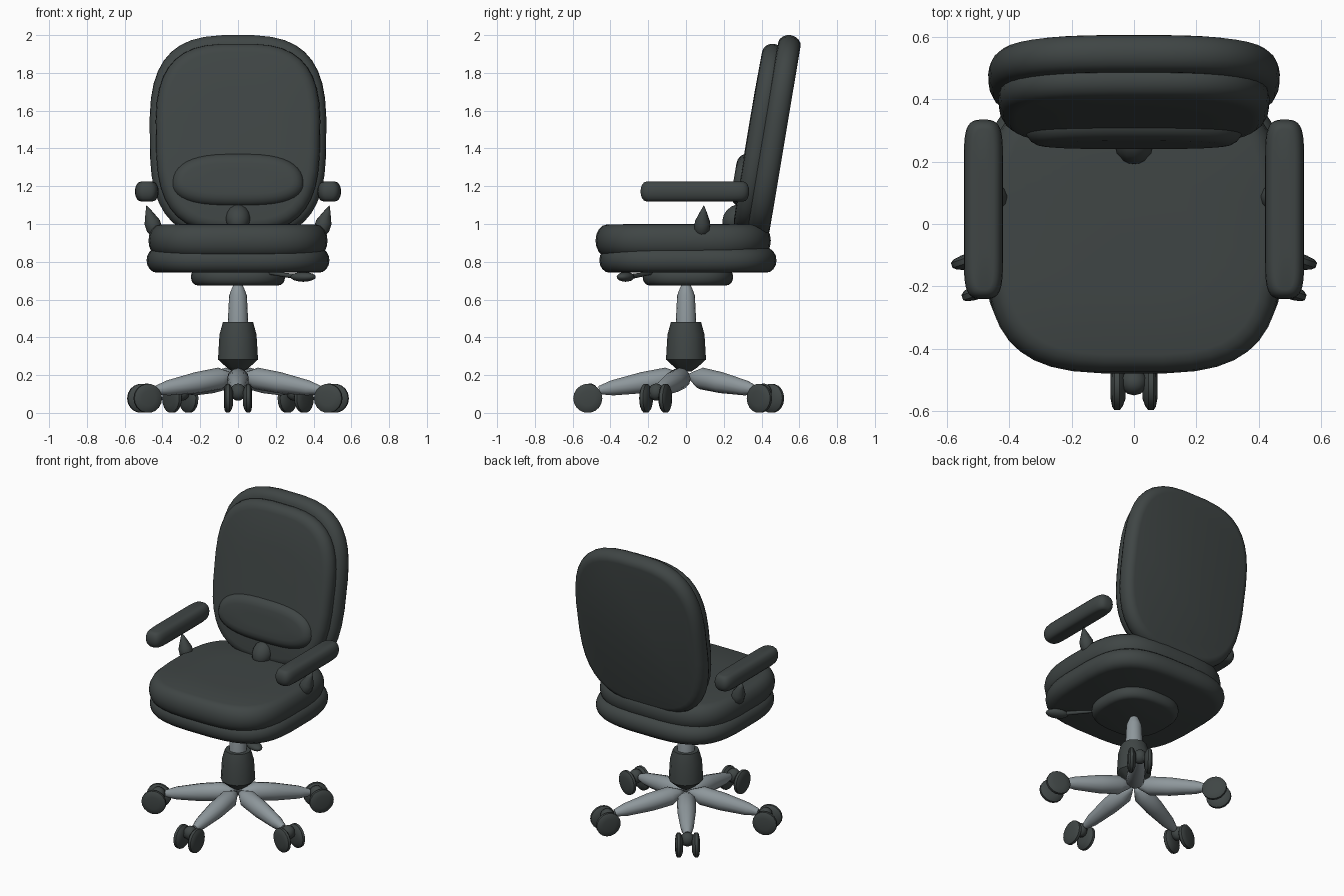
import bpy, bmesh
from math import sin, cos, pi, radians, copysign
from mathutils import Matrix, Vector

cube = bpy.data.objects.get("Cube")
if cube:
    bpy.data.objects.remove(cube, do_unlink=True)


def material(name, rgb):
    mat = bpy.data.materials.new(name)
    mat.use_nodes = True
    mat.diffuse_color = (*rgb, 1)
    bsdf = mat.node_tree.nodes["Principled BSDF"]
    bsdf.inputs["Base Color"].default_value = (*rgb, 1)
    bsdf.inputs["Roughness"].default_value = 0.7
    return mat


DARK = material("charcoal", (0.050, 0.060, 0.059))
METAL = material("grey_metal", (0.27, 0.31, 0.33))


def skin(name, rings, matrix, mat, sharp=45):
    """Bridge a stack of equal rings into a closed, smooth-shaded solid."""
    bm = bmesh.new()
    loops = [[bm.verts.new(matrix @ Vector(p)) for p in ring] for ring in rings]
    n = len(loops[0])
    for low, high in zip(loops, loops[1:]):
        for i in range(n):
            j = (i + 1) % n
            bm.faces.new((low[i], low[j], high[j], high[i]))
    bm.faces.new(loops[0][::-1])
    bm.faces.new(loops[-1])
    bmesh.ops.remove_doubles(bm, verts=bm.verts, dist=0.0004)
    bmesh.ops.recalc_face_normals(bm, faces=bm.faces)
    mesh = bpy.data.meshes.new(name)
    bm.to_mesh(mesh)
    bm.free()
    mesh.materials.append(mat)
    mesh.shade_smooth()
    mesh.set_sharp_from_angle(angle=radians(sharp))
    obj = bpy.data.objects.new(name, mesh)
    bpy.context.collection.objects.link(obj)
    return obj


def pad(name, size, center, edge, power, mat=DARK, tilt=0, taper=0, crown=0.0, segs=40):
    """Cushion: superellipse outline with a rounded rim; size holds half extents."""
    rx, ry, h = size
    outline = []
    for i in range(segs):
        a = 2 * pi * (i + 0.5) / segs
        x = copysign(abs(cos(a)) ** (2 / power[0]), cos(a))
        y = copysign(abs(sin(a)) ** (2 / power[1]), sin(a))
        outline.append((x * (1 + taper * y), y))

    def ring(kx, ky, z):
        return [(x * kx, y * ky, z) for x, y in outline]

    rings = []
    for k in range(-4, 5):
        phi = k * pi / 8
        inset = edge * (1 - cos(phi))
        rings.append(ring(rx - inset, ry - inset, h * sin(phi)))
    rings.append(ring((rx - edge) / 2, (ry - edge) / 2, h + crown))
    matrix = Matrix.Translation(center) @ Matrix.Rotation(radians(tilt), 4, "X")
    return skin(name, rings, matrix, mat)


def spindle(name, start, end, profile, mat, segs=16):
    """Turned part; profile holds (fraction along the axis, radius)."""
    start, end = Vector(start), Vector(end)
    axis = end - start
    matrix = Matrix.Translation(start) @ axis.to_track_quat("Z", "Y").to_matrix().to_4x4()
    rings = [[(max(r, 0.0001) * cos(2 * pi * i / segs), max(r, 0.0001) * sin(2 * pi * i / segs),
               t * axis.length) for i in range(segs)] for t, r in profile]
    return skin(name, rings, matrix, mat)


def ball(radius, steps=8):
    return [((1 - cos(pi * k / steps)) / 2, radius * sin(pi * k / steps)) for k in range(steps + 1)]


# Seat
pad("seat_cushion", (0.475, 0.465, 0.085), (0, -0.015, 0.912), 0.06, (3.3, 3.3), crown=0.004)
pad("seat_pan", (0.485, 0.47, 0.066), (0, 0.01, 0.808), 0.055, (3.3, 3.3))
pad("tilt_mechanism", (0.25, 0.24, 0.045), (0, 0.01, 0.72), 0.035, (2.6, 2.6))

# Reclined backrest
RECLINE = 80.5
pad("back_shell", (0.468, 0.548, 0.06), (0, 0.465, 1.46), 0.05, (3, 3), tilt=RECLINE, taper=0.01)
pad("back_cushion", (0.435, 0.507, 0.058), (0, 0.385, 1.455), 0.055, (3, 3), tilt=RECLINE,
    taper=0.02, crown=0.004)
pad("lumbar_pillow", (0.348, 0.142, 0.055), (0, 0.308, 1.232), 0.06, (3, 2.3), tilt=RECLINE,
    taper=-0.06)
spindle("back_bracket", (0, 0.21, 0.97), (0, 0.32, 1.09), ball(0.065), DARK)

# Armrests on short pointed posts
for side, label in ((1, "left"), (-1, "right")):
    pad(label + "_armrest", (0.063, 0.288, 0.052), (side * 0.483, 0.047, 1.172), 0.03, (3, 9))
    spindle(label + "_arm_post", (side * 0.425, 0.08, 0.92), (side * 0.485, 0.095, 1.1),
            [(0, 0), (0.1, 0.027), (0.3, 0.042), (0.5, 0.042), (0.8, 0.018), (1, 0)], DARK, 10)

# Height lever
spindle("lever_rod", (0.14, -0.16, 0.745), (0.32, -0.30, 0.72),
        [(0, 0.008), (1, 0.014)], DARK, 8)
knob = spindle("lever_knob", (0.28, -0.29, 0.72), (0.41, -0.35, 0.72), ball(0.04), DARK)
for v in knob.data.vertices:
    v.co.z = 0.72 + (v.co.z - 0.72) * 0.65

# Gas lift column
spindle("lift_post", (0, 0, 0.44), (0, 0, 0.70),
        [(0, 0.056), (0.7, 0.047), (0.85, 0.032), (1, 0.012)], METAL)
spindle("lift_sleeve", (0, 0, 0.22), (0, 0, 0.48),
        [(0, 0.03), (0.08, 0.06), (0.24, 0.106), (0.75, 0.098), (1, 0.08)], DARK, 12)

# Five-legged base with twin-wheel casters
for n in range(5):
    angle = -pi / 2 + n * 2 * pi / 5
    out = Vector((cos(angle), sin(angle), 0))
    across = Vector((-sin(angle), cos(angle), 0))

    def at(radius, z, offset=0.0):
        return out * radius + across * offset + Vector((0, 0, z))

    tag = "_" + str(n + 1)
    spindle("base_leg" + tag, at(0, 0.2), at(0.46, 0.12),
            [(0, 0), (0.1, 0.028), (0.22, 0.058), (0.5, 0.056), (0.85, 0.04), (1, 0.022)],
            METAL, 12)
    spindle("caster_body" + tag, at(0.5, 0.065), at(0.515, 0.155), ball(0.043), DARK, 12)
    spindle("caster_axle" + tag, at(0.515, 0.1, -0.05), at(0.515, 0.1, 0.05),
            [(0, 0.026), (1, 0.026)], DARK, 12)
    for s, label in ((1, "a"), (-1, "b")):
        spindle("wheel" + tag + label, at(0.52, 0.077, s * 0.027), at(0.52, 0.077, s * 0.075),
                [(0, 0.04), (0.2, 0.066), (0.4, 0.077), (0.75, 0.077), (0.9, 0.066), (1, 0.04)],
                DARK, 18)
